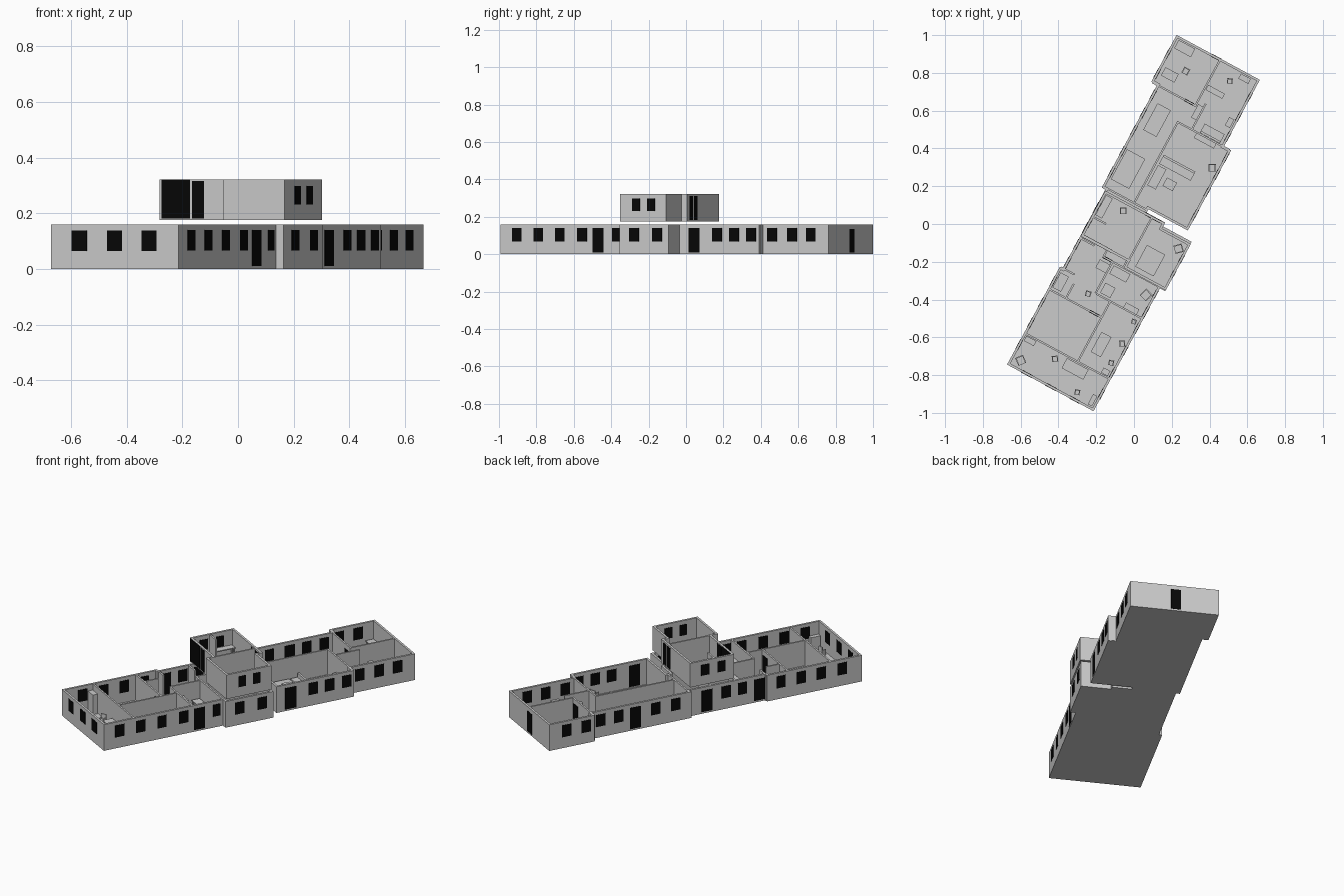
import bpy, bmesh, math

# Everything is laid out in plan axes (u = across, v = along) and turned as a whole
TURN = math.radians(-28.36)
C, S = math.cos(TURN), -math.sin(TURN)
T = 0.013            # outer wall thickness
H = 0.16             # ground storey height
Z2, TOP = 0.175, 0.322   # upper storey

dark = bpy.data.materials.new("dark_glazing")
dark.diffuse_color = (0.002, 0.002, 0.002, 1)


def finish(bm, name, mat=None):
    bmesh.ops.recalc_face_normals(bm, faces=bm.faces)
    me = bpy.data.meshes.new(name)
    bm.to_mesh(me)
    bm.free()
    ob = bpy.data.objects.new(name, me)
    bpy.context.collection.objects.link(ob)
    ob.rotation_euler.z = TURN
    if mat:
        me.materials.append(mat)
    return ob


def add_box(bm, u0, u1, v0, v1, z0, z1):
    vs = bmesh.ops.create_cube(bm, size=1)["verts"]
    for p in vs:
        p.co = ((u0 + u1) / 2 + p.co.x * (u1 - u0),
                (v0 + v1) / 2 + p.co.y * (v1 - v0),
                (z0 + z1) / 2 + p.co.z * (z1 - z0))


def raise_faces(bm, faces, z):
    r = bmesh.ops.extrude_face_region(bm, geom=faces, use_keep_orig=True)
    for g in r["geom"]:
        if isinstance(g, bmesh.types.BMVert):
            g.co.z = z


def storey(pts, z0, z1, name):
    # floor slab
    bm = bmesh.new()
    f = bm.faces.new([bm.verts.new((u, v, z0)) for u, v in pts])
    raise_faces(bm, [f], z0 + .005)
    finish(bm, name + "_floor")
    # ring of outer walls
    bm = bmesh.new()
    f = bm.faces.new([bm.verts.new((u, v, z0)) for u, v in pts])
    f.normal_update()
    rim = bmesh.ops.inset_region(bm, faces=[f], thickness=T, use_even_offset=True,
                                 use_boundary=True)["faces"]
    bmesh.ops.delete(bm, geom=[f], context='FACES_ONLY')
    raise_faces(bm, rim, z1)
    finish(bm, name + "_outer_walls")


lower = [(-.238, -.974), (.282, -.974), (.282, -.235), (.313, -.235), (.313, .062),
         (.142, .062), (.142, .085), (.03, .085), (.03, .105), (.267, .105),
         (.267, .587), (.224, .587), (.224, .988), (-.277, .988), (-.277, .706),
         (-.242, .706), (-.242, .088), (-.22, .088), (-.22, -.385), (-.238, -.385)]
upper = [(-.218, -.19), (.062, -.19), (.062, -.23), (.315, -.23), (.315, .05),
         (.142, .05), (.142, .083), (-.218, .083)]
storey(lower, 0, H, "ground")
storey(upper, Z2, TOP, "upper")


def partitions(name, along_v, along_u, z0, z1):
    bm = bmesh.new()
    h = 0.005
    for u, v0, v1 in along_v:
        add_box(bm, u - h, u + h, v0, v1, z0, z1)
    for v, u0, u1 in along_u:
        add_box(bm, u0, u1, v - h, v + h, z0, z1)
    finish(bm, name)


# inner walls: (u, v0, v1) run lengthwise, (v, u0, u1) run crosswise
partitions("ground_partitions",
           [(-.012, .70, .98), (.032, .59, .74), (-.052, .10, .59), (.084, -.78, -.42),
            (-.005, -.42, -.23), (-.06, -.23, -.05), (.06, -.23, .08), (-.13, -.517, -.43)],
           [(.706, -.27, -.005), (.585, -.054, .26), (.098, -.235, .03), (-.42, .0, .275),
            (-.517, -.23, .084), (-.783, -.23, .275), (-.23, -.06, .29), (-.05, -.215, -.06),
            (-.2, -.215, -.13), (-.385, -.23, -.15)], .001, H - .001)
partitions("upper_partitions", [(.067, -.2, .078)], [(-.07, -.21, -.13)],
           Z2 + .001, TOP - .001)

glass = bmesh.new()
P = 0.0015           # how far glazing stands proud of the wall


def side_open(u, v, w, z0, z1, sgn):
    # opening in a lengthwise wall whose outer face is at u
    a, b = sorted((u + sgn * P, u - sgn * (T + P)))
    add_box(glass, a, b, v - w / 2, v + w / 2, z0, z1)


def end_open(v, u, w, z0, z1, sgn):
    a, b = sorted((v + sgn * P, v - sgn * (T + P)))
    add_box(glass, u - w / 2, u + w / 2, a, b, z0, z1)


# right side, positions given by world y
for u, ys in [(.282, (-.904, -.79, -.674, -.556)), (.282, (-.374,)), (.313, (-.278, -.155)),
              (.267, (.166, .257, .348)), (.224, (.46, .567, .668))]:
    for y in ys:
        w = .046 if y == -.374 else .058
        side_open(u, (y + S * u) / C, w, .067, .14, 1)
for u, y in [(.282, -.47), (.267, .043)]:
    side_open(u, (y + S * u) / C, .068, .01, .14, 1)
# left side
for u, vs in [(-.277, (.88, .76)), (-.242, (.65, .54, .31, .185)),
              (-.22, (-.14, -.24)), (-.238, (-.47, -.595, -.72, -.85))]:
    for v in vs:
        side_open(u, v, .058, .067, .14, -1)
for u, v in [(-.242, .436), (-.22, -.02), (-.22, -.345)]:
    side_open(u, v, .066, .01, .14, -1)
# ends
for x in (-.57, -.443, -.319):
    end_open(-.974, (x + S * .974) / C, .061, .065, .138, -1)
end_open(.988, -.035, .055, .01, .135, 1)
# upper storey
for y in (-.267, -.187):
    side_open(.315, (y + S * .315) / C, .046, .232, .298, 1)
for v in (-.01, -.11):
    side_open(-.218, v, .05, .232, .298, -1)
end_open(-.19, -.151, .117, .182, .321, -1)
end_open(-.19, -.06, .048, .182, .316, -1)
for u in (.045, .095):
    end_open(.083, u, .04, .182, .312, 1)
# inner doors
for v, u in [(.706, -.05), (-.23, -.035), (-.517, .04)]:
    add_box(glass, u - .028, u + .028, v - .007, v + .007, .006, .13)
finish(glass, "windows_and_doors", dark)


def block(name, u, v, w, d, h, z=.005, rot=0):
    bm = bmesh.new()
    add_box(bm, -w / 2, w / 2, -d / 2, d / 2, 0, h)
    ob = finish(bm, name)
    ob.location = (u * C + v * S, -u * S + v * C, z)
    ob.rotation_euler.z += rot


def table(name, u, v, w, d, h, z=.005):
    bm = bmesh.new()
    add_box(bm, u - w / 2, u + w / 2, v - d / 2, v + d / 2, z + h - .006, z + h)
    for i in (-1, 1):
        for j in (-1, 1):
            a, b = u + i * (w / 2 - .006), v + j * (d / 2 - .006)
            add_box(bm, a - .003, a + .003, b - .003, b + .003, z, z + h - .006)
    finish(bm, name)


def chair(name, u, v, s, rot, z=.005):
    bm = bmesh.new()
    add_box(bm, -s / 2, s / 2, -s / 2, s / 2, .012, .026)
    add_box(bm, -s / 2, s / 2, s / 2 - .006, s / 2, .012, .056)
    for i in (-1, 1):
        a = i * (s / 2 - .003)
        add_box(bm, a - .003, a + .003, -s / 2, s / 2, 0, .036)
    ob = finish(bm, name)
    ob.location = (u * C + v * S, -u * S + v * C, z)
    ob.rotation_euler.z += rot


# sofas and low seating
for u, v, w, d in [(.137, .618, .12, .055), (.06, .369, .19, .05), (-.011, .275, .05, .12)]:
    block("sofa_seat", u, v, w, d, .03)
block("sofa_back", .06, .392, .19, .012, .055)
block("sofa_back", .137, .597, .12, .012, .055)
# tables
for u, v, w, d in [(-.154, .542, .08, .16), (.067, .275, .06, .05), (.09, -.823, .13, .06),
                   (.15, -.644, .06, .12), (-.205, .945, .1, .05), (.06, -.268, .1, .05)]:
    table("table", u, v, w, d, .05)
table("upper_desk", -.183, .005, .04, .12, .05, Z2 + .005)
# beds and counters
block("counter", -.166, .241, .11, .18, .045)
block("bed", -.14, -.134, .12, .09, .035)
block("upper_bed", .168, -.13, .11, .13, .035, Z2 + .005)
block("bath", -.195, -.455, .05, .09, .035)
# cabinets
for u, v, w, d, h in [(.122, .566, .12, .028, .06), (.013, .68, .03, .08, .1),
                      (.046, .82, .1, .03, .05), (.19, .713, .03, .05, .05),
                      (.15, .955, .06, .03, .05), (-.208, .785, .08, .05, .05),
                      (-.19, -.806, .06, .03, .12), (.25, -.925, .025, .06, .08),
                      (.045, -.375, .06, .06, .09), (-.04, -.275, .06, .05, .08),
                      (.24, -.76, .04, .03, .06), (.2, -.4, .08, .03, .06)]:
    block("cabinet", u, v, w, d, h)
# chairs
for u, v, s, r in [(-.185, -.92, .045, .9), (-.029, -.827, .032, .6), (.159, -.926, .028, .3),
                   (.243, -.704, .028, .3), (.245, -.587, .03, .5), (.245, -.455, .026, .2),
                   (.235, -.3, .048, -.3), (.087, .907, .03, .4), (-.143, .843, .035, 0),
                   (-.038, -.44, .03, .2), (.222, .459, .04, .5)]:
    chair("chair", u, v, s, r)
chair("upper_armchair", .27, -.003, .045, -.8, Z2 + .005)
chair("upper_chair", -.083, .035, .035, .5, Z2 + .005)
